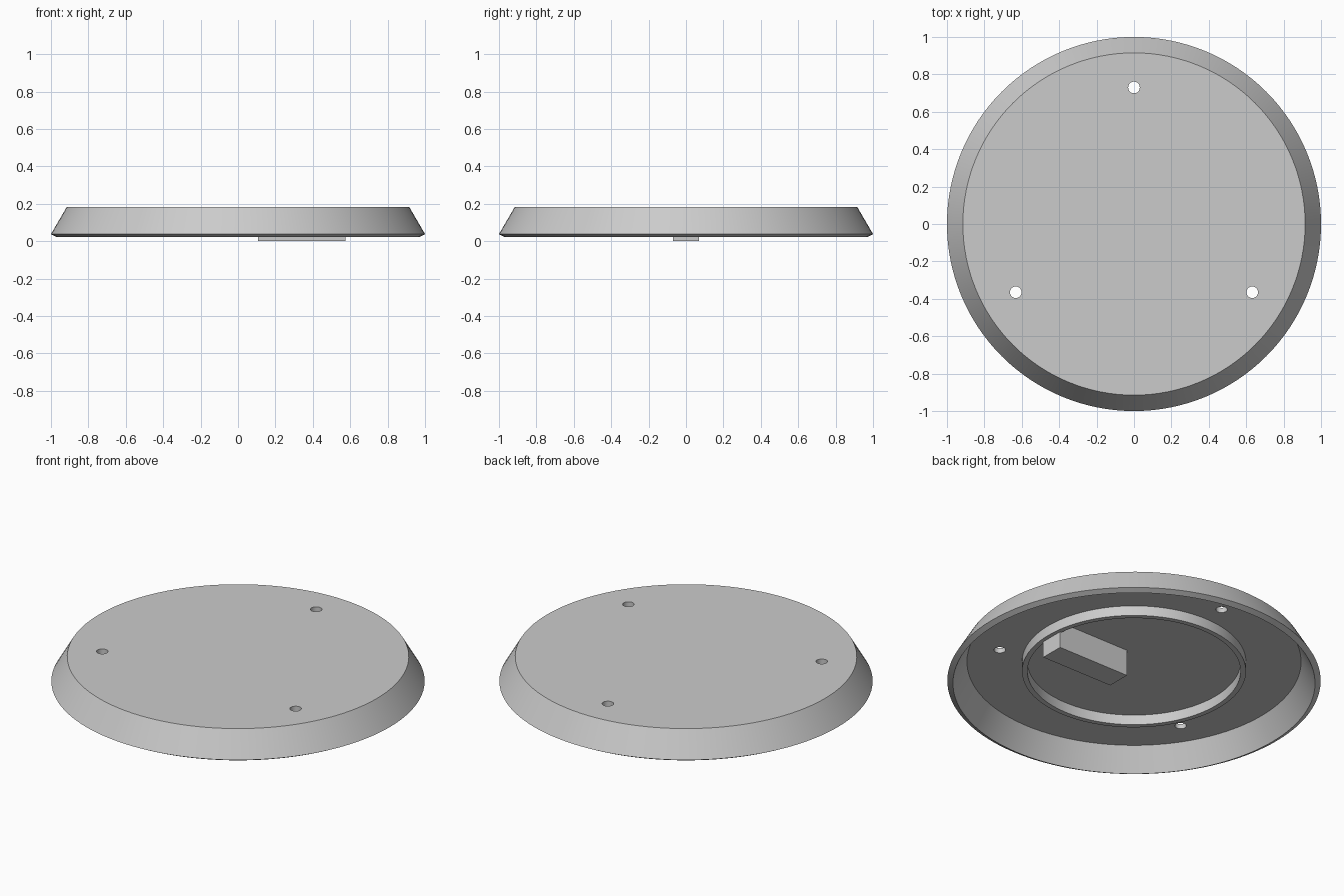
import bpy
import bmesh
from math import cos, sin, pi, radians

if "Cube" in bpy.data.objects:
    bpy.data.objects.remove(bpy.data.objects["Cube"], do_unlink=True)

SEGMENTS = 128
CEILING = 0.155   # underside of the top plate
TOP = 0.184

grey = bpy.data.materials.new("light_grey")
grey.use_nodes = True
colour = (0.6, 0.6, 0.6, 1.0)
grey.diffuse_color = colour
grey.node_tree.nodes["Principled BSDF"].inputs["Base Color"].default_value = colour


def finish(name, bm):
    """Turn a bmesh into a named grey object."""
    bmesh.ops.recalc_face_normals(bm, faces=bm.faces)
    mesh = bpy.data.meshes.new(name)
    bm.to_mesh(mesh)
    bm.free()
    mesh.materials.append(grey)
    obj = bpy.data.objects.new(name, mesh)
    bpy.context.collection.objects.link(obj)
    return obj


def lathe(name, profile, segments=SEGMENTS, closed=False, centre=(0, 0)):
    """Revolve (radius, z) points; join the ends when closed, else cap them."""
    bm = bmesh.new()
    rings = []
    for r, z in profile:
        angles = [2 * pi * i / segments for i in range(segments)]
        rings.append([bm.verts.new((centre[0] + r * cos(a), centre[1] + r * sin(a), z))
                      for a in angles])
    pairs = list(zip(rings, rings[1:]))
    if closed:
        pairs.append((rings[-1], rings[0]))
    else:
        bm.faces.new(rings[0])
        bm.faces.new(rings[-1])
    for low, high in pairs:
        for i in range(segments):
            j = (i + 1) % segments
            bm.faces.new((low[i], low[j], high[j], high[i]))
    return finish(name, bm)


def activate(obj):
    bpy.ops.object.select_all(action='DESELECT')
    obj.select_set(True)
    bpy.context.view_layer.objects.active = obj


# Hollow dish: top plate, sloping wall, bevelled lip, inner wall and ceiling
dish = lathe("dish_shell", [(0.915, TOP), (1.0, 0.038), (0.97, 0.022), (0.895, CEILING)])

# Three screw holes through the plate
for k in range(3):
    a = radians(90 + 120 * k)
    cutter = lathe("hole_cutter", [(0.031, 0.1), (0.031, 0.25)], 32,
                   centre=(0.73 * cos(a), 0.73 * sin(a)))
    cutter.hide_render = True
    cut = dish.modifiers.new("screw_hole", 'BOOLEAN')
    cut.operation = 'DIFFERENCE'
    cut.solver = 'EXACT'
    cut.object = cutter
    activate(dish)
    bpy.ops.object.modifier_apply(modifier=cut.name)
    bpy.data.objects.remove(cutter, do_unlink=True)

# Raised ring under the plate
ring = lathe("underside_ring", [(0.6, CEILING + 0.005), (0.6, 0.096),
                                (0.571, 0.096), (0.571, CEILING + 0.005)], closed=True)

# Block hanging from the plate inside the ring
bm = bmesh.new()
bmesh.ops.create_cube(bm, size=1)
height = CEILING + 0.005
bmesh.ops.scale(bm, vec=(0.468, 0.14, height), verts=bm.verts)
bmesh.ops.translate(bm, vec=(0.342, 0, height / 2), verts=bm.verts)
finish("underside_block", bm)

# Smooth the round walls, keep the rims crisp
for obj in (dish, ring):
    activate(obj)
    bpy.ops.object.shade_smooth_by_angle(angle=radians(25))
